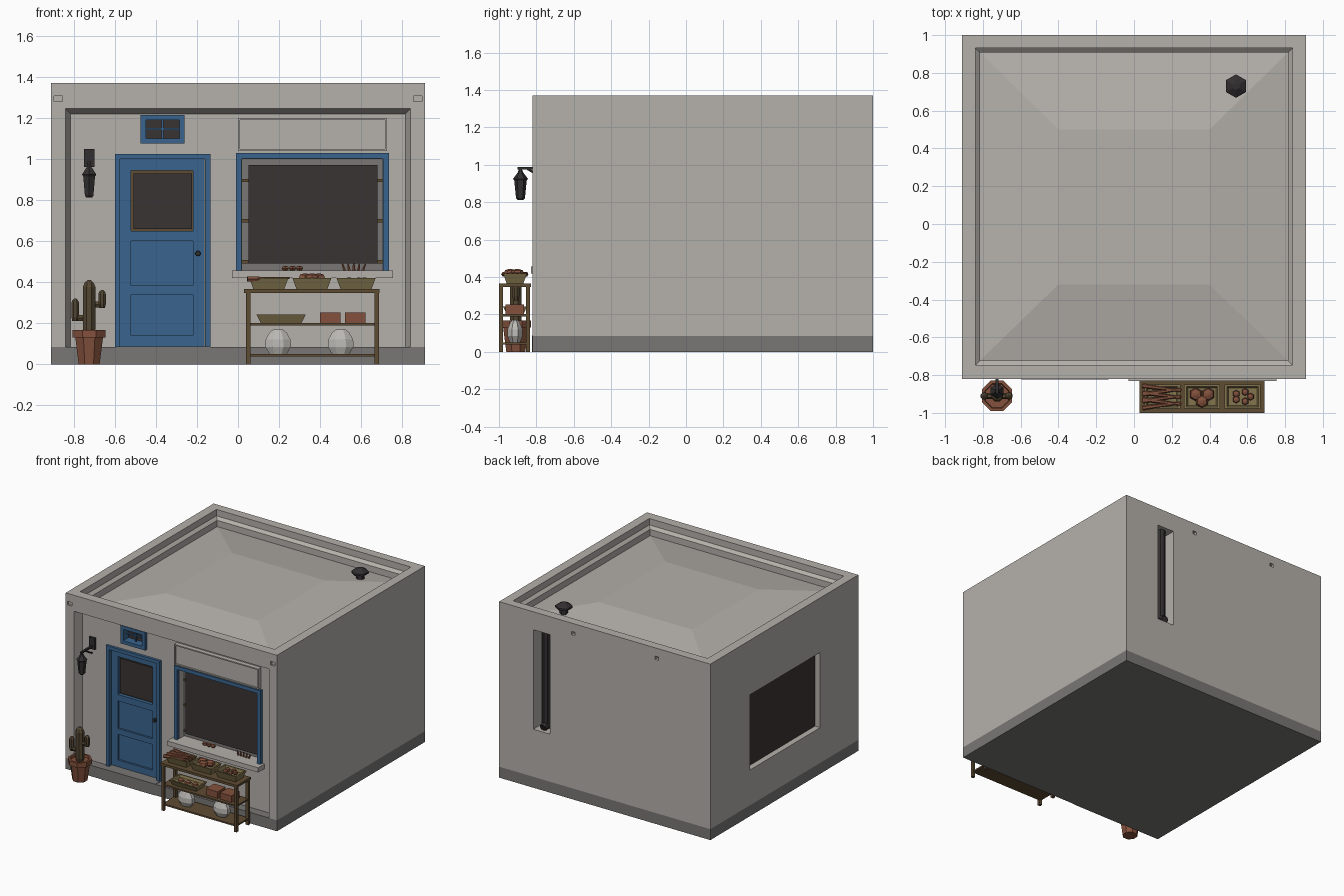
import bpy, bmesh, math
from mathutils import Vector

if "Cube" in bpy.data.objects:
    bpy.data.objects.remove(bpy.data.objects["Cube"], do_unlink=True)


def material(name, code):
    rgb = [int(code[i:i + 2], 16) / 255 for i in (0, 2, 4)]
    lin = [c / 12.92 if c < 0.04 else ((c + 0.055) / 1.055) ** 2.4 for c in rgb] + [1]
    m = bpy.data.materials.new(name)
    m.use_nodes = True
    m.diffuse_color = lin
    m.node_tree.nodes["Principled BSDF"].inputs["Base Color"].default_value = lin
    return m


WALL = material("pale plaster", "b5b1ab")
STONE = material("grey stone", "797776")
BLUE = material("blue paint", "3a658f")
GLASS = material("dark glass", "3a3433")
WOOD = material("brown wood", "5e4c33")
CLAY = material("terracotta", "83513c")
TAN = material("tan crate", "84754f")
IRON = material("black iron", "322f31")
CERAMIC = material("white ceramic", "bcbab5")
CACTUS = material("olive brown", "544733")


def add(name, bm, mat):
    bmesh.ops.recalc_face_normals(bm, faces=bm.faces)
    me = bpy.data.meshes.new(name)
    bm.to_mesh(me)
    bm.free()
    me.materials.append(mat)
    ob = bpy.data.objects.new(name, me)
    bpy.context.collection.objects.link(ob)
    return ob


def loft(name, rings, mat):
    """Closed solid through rings with equal point counts."""
    bm = bmesh.new()
    loops = [[bm.verts.new(p) for p in ring] for ring in rings]
    n = len(loops[0])
    for a, b in zip(loops, loops[1:]):
        for i in range(n):
            bm.faces.new((a[i], a[(i + 1) % n], b[(i + 1) % n], b[i]))
    bm.faces.new(loops[0])
    bm.faces.new(loops[-1])
    return add(name, bm, mat)


def rect(x0, x1, y0, y1, z):
    return [(x0, y0, z), (x1, y0, z), (x1, y1, z), (x0, y1, z)]


def box(name, x0, x1, y0, y1, z0, z1, mat):
    return loft(name, [rect(x0, x1, y0, y1, z) for z in (z0, z1)], mat)


def lathe(name, profile, n, x, y, mat, squash=1):
    turn = [(i + 0.5) * math.tau / n for i in range(n)]
    return loft(name, [[(x + r * math.cos(t), y + r * squash * math.sin(t), z)
                        for t in turn] for r, z in profile], mat)


def rod(name, a, b, r0, r1, mat, n=6):
    a, b = Vector(a), Vector(b)
    q = (b - a).to_track_quat('Z', 'Y')
    circle = [Vector((math.cos(i * math.tau / n), math.sin(i * math.tau / n), 0)) for i in range(n)]
    return loft(name, [[p + q @ (c * r) for c in circle] for p, r in ((a, r0), (b, r1))], mat)


def frame(name, x0, x1, z0, z1, w, y0, y1, mat, bottom=True):
    box(name + "_left", x0, x0 + w, y0, y1, z0, z1, mat)
    box(name + "_right", x1 - w, x1, y0, y1, z0, z1, mat)
    box(name + "_top", x0 + w, x1 - w, y0, y1, z1 - w, z1, mat)
    if bottom:
        box(name + "_bottom", x0 + w, x1 - w, y0, y1, z0, z0 + w, mat)


def cut(target, cutter):
    mod = target.modifiers.new("cut", 'BOOLEAN')
    mod.operation, mod.solver, mod.object = 'DIFFERENCE', 'EXACT', cutter
    bpy.context.view_layer.objects.active = target
    bpy.ops.object.modifier_apply(modifier=mod.name)
    bpy.data.objects.remove(cutter, do_unlink=True)


# Building shell with its recesses
shell = box("plaster_walls", -0.91, 0.91, -0.82, 1, 0.085, 1.37, WALL)
cut(shell, loft("roof_well", [
    rect(-s, s, 0.0925 - s, 0.0925 + s, z) for s, z in
    ((0.815, 1.25), (0.815, 1.3), (0.838, 1.32), (0.838, 1.4))], WALL))
cut(shell, loft("front_recess", [
    [(-s, y, 0.05), (s, y, 0.05), (s, y, z), (-s, y, z)] for s, y, z in
    ((0.844, -0.84, 1.251), (0.84, -0.82, 1.245), (0.815, -0.75, 1.22))], WALL))
openings = [(0.02, 0.705, -0.9, -0.68, 0.455, 1), (-0.575, -0.165, -0.9, -0.7, 0.05, 1),
            (-0.45, -0.285, -0.9, -0.69, 1.1, 1.19), (0.47, 0.615, 0.9, 1.1, 0.455, 1.23),
            (-1, -0.86, -0.35, 0.51, 0.36, 0.945)]
openings += [(x - 0.015, x + 0.015, 0.95, 1.1, 1.28, 1.305) for x in (0.27, -0.45)]
openings += [(x - 0.02, x + 0.02, -0.9, -0.805, 1.28, 1.308) for x in (-0.875, 0.875)]
for o in openings:
    cut(shell, box("opening", *o, WALL))
box("stone_plinth", -0.91, 0.91, -0.82, 1, 0, 0.085, STONE)
box("doorstep", -0.595, -0.135, -0.824, -0.72, 0, 0.088, STONE)
loft("roof_deck", [rect(-0.815, 0.815, -0.7225, 0.9075, 1.251), rect(-0.4, 0.4, -0.32, 0.5, 1.312)], WALL)

# Roof vent, rear pipe and side window
lathe("roof_vent", [(0.03, 1.25), (0.03, 1.315), (0.062, 1.32), (0.062, 1.335), (0.02, 1.36)],
      6, 0.54, 0.73, IRON)
rod("rear_pipe", (0.54, 0.945, 0.47), (0.54, 0.945, 1.23), 0.032, 0.032, IRON, 8)
rod("pipe_outlet", (0.54, 0.945, 0.5), (0.54, 0.985, 0.48), 0.03, 0.03, IRON, 8)
box("side_pane", -0.865, -0.855, -0.35, 0.51, 0.36, 0.945, GLASS)

# Door
frame("door_frame", -0.6, -0.135, 0.085, 1.025, 0.026, -0.77, -0.7, BLUE, False)
box("door_panel", -0.575, -0.165, -0.72, -0.7, 0.088, 0.65, BLUE)
for s, (x0, x1) in {"left": (-0.575, -0.52), "right": (-0.22, -0.165)}.items():
    box("door_stile_" + s, x0, x1, -0.735, -0.7, 0.088, 1, BLUE)
for i, (z0, z1) in enumerate([(0.088, 0.14), (0.34, 0.385), (0.6, 0.65), (0.945, 1)]):
    box(f"door_rail_{i}", -0.52, -0.22, -0.735, -0.7, z0, z1, BLUE)
box("door_window_backing", -0.52, -0.22, -0.708, -0.7, 0.65, 0.945, WOOD)
box("door_pane", -0.51, -0.225, -0.722, -0.714, 0.66, 0.93, GLASS)
rod("door_knob", (-0.195, -0.735, 0.54), (-0.195, -0.76, 0.54), 0.014, 0.012, IRON, 8)

# Vent window over the door
frame("vent_frame", -0.475, -0.26, 1.075, 1.215, 0.026, -0.77, -0.7, BLUE)
box("vent_pane", -0.45, -0.285, -0.705, -0.698, 1.1, 1.19, GLASS)
box("vent_bar_across", -0.45, -0.285, -0.735, -0.72, 1.142, 1.15, BLUE)
box("vent_bar_upright", -0.372, -0.364, -0.735, -0.72, 1.1, 1.19, BLUE)

# Shop window, sill and sign panel
frame("shop_frame", -0.01, 0.735, 0.455, 1.03, 0.028, -0.775, -0.74, BLUE, False)
box("shop_window_backing", 0.02, 0.705, -0.69, -0.68, 0.455, 1, STONE)
for z in (0.5, 0.7, 0.895):
    box("display_shelf", 0.02, 0.705, -0.7, -0.69, z - 0.008, z + 0.008, WOOD)
box("shop_pane", 0.05, 0.68, -0.715, -0.707, 0.49, 0.97, GLASS)
box("window_sill", -0.03, 0.755, -0.83, -0.69, 0.42, 0.456, WALL)
box("sign_panel", 0, 0.725, -0.775, -0.74, 1.04, 1.2, WALL)
frame("sign_border", 0, 0.725, 1.04, 1.2, 0.009, -0.785, -0.77, WALL)

# Wall lantern
box("lantern_plate", -0.75, -0.7, -0.765, -0.745, 0.96, 1.05, IRON)
box("lantern_arm", -0.733, -0.717, -0.9, -0.76, 0.975, 0.988, IRON)
rod("lantern_brace", (-0.725, -0.765, 0.93), (-0.725, -0.85, 0.98), 0.007, 0.007, IRON)
lathe("lantern", [(0.016, 0.812), (0.024, 0.822), (0.033, 0.915), (0.04, 0.925), (0.014, 0.96), (0.007, 0.98)],
      6, -0.725, -0.885, IRON)

# Potted cactus
lathe("plant_pot", [(0.055, 0), (0.073, 0.13), (0.087, 0.13), (0.087, 0.167), (0.07, 0.167), (0.066, 0.15)],
      8, -0.725, -0.91, CLAY)


def stem(name, x, z0, z1, r):
    lathe(name, [(r * 0.75, z0), (r, z0 + r), (r, z1 - r), (r * 0.7, z1 - r * 0.35), (r * 0.25, z1)],
          8, x, -0.91, CACTUS)


stem("cactus_trunk", -0.725, 0.14, 0.41, 0.033)
for side, x, z0, z1 in (("right", -0.793, 0.21, 0.32), ("left", -0.662, 0.275, 0.362)):
    stem("cactus_arm_" + side, x, z0, z1, 0.02)
    rod("cactus_elbow_" + side, (-0.725, -0.91, z0 + 0.016), (x, -0.91, z0 + 0.016), 0.016, 0.016, CACTUS)

# Display table
for x in (0.04, 0.665):
    for y in (-1, -0.855):
        box("table_leg", x, x + 0.022, y, y + 0.022, 0, 0.35, WOOD)
box("table_top", 0.03, 0.69, -1, -0.828, 0.348, 0.366, WOOD)
for z in (0.19, 0.038):
    box("table_shelf", 0.045, 0.68, -0.99, -0.838, z, z + 0.012, WOOD)


def tray(name, x, half, z, h):
    def ring(s, t, zz):
        return rect(x - s, x + s, -0.914 - t, -0.914 + t, zz)
    loft(name, [ring(half - 0.02, 0.045, z), ring(half, 0.064, z + h),
                ring(half - 0.012, 0.054, z + h), ring(half - 0.02, 0.046, z + h * 0.6)], TAN)


def veg(name, x, y, z, r):
    lathe(name, [(r * 0.5, z), (r, z + r * 0.5), (r * 0.8, z + r), (r * 0.2, z + r * 1.2)], 6, x, y, CLAY)


# Trays of produce on the table top
for i, x in enumerate((0.15, 0.36, 0.575)):
    tray(f"top_tray_{i}", x, 0.095, 0.366, 0.054)
for i in range(6):
    tilt = 0.014 * (-1) ** i
    y = -0.96 + 0.018 * i
    rod(f"root_{i}", (0.045, y - tilt, 0.415), (0.25, y + tilt, 0.42), 0.014, 0.006, CLAY)
for i in range(3):
    a = i * math.tau / 3 + math.pi / 2
    veg(f"round_fruit_{i}", 0.36 + 0.038 * math.cos(a), -0.914 - 0.025 * math.sin(a), 0.4, 0.036)
for i in range(5):
    a = i * math.tau / 5
    veg(f"small_fruit_{i}", 0.575 + 0.042 * math.cos(a), -0.914 + 0.026 * math.sin(a), 0.4, 0.02)

# Goods on the shelves
tray("shelf_tray", 0.21, 0.12, 0.202, 0.04)
for i in range(3):
    veg(f"shelf_fruit_{i}", 0.15 + 0.06 * i, -0.914, 0.21, 0.026)
for i, x in enumerate((0.4, 0.52)):
    box(f"clay_crate_{i}", x, x + 0.1, -0.965, -0.865, 0.202, 0.252, CLAY)
for i, x in enumerate((0.195, 0.5)):
    lathe(f"jar_{i}", [(0.045, 0.05), (0.068, 0.085), (0.066, 0.12), (0.045, 0.155), (0.025, 0.17)],
          8, x, -0.914, CERAMIC, 0.65)

# Produce lying on the sill
for i in range(3):
    veg(f"sill_fruit_{i}", 0.23 + 0.035 * i, -0.735, 0.456, 0.02)
for i in range(5):
    x = 0.52 + 0.022 * i
    rod(f"sill_root_{i}", (x, -0.735, 0.456), (x + 0.006 * (i - 2), -0.735, 0.49), 0.008, 0.004, CLAY)
